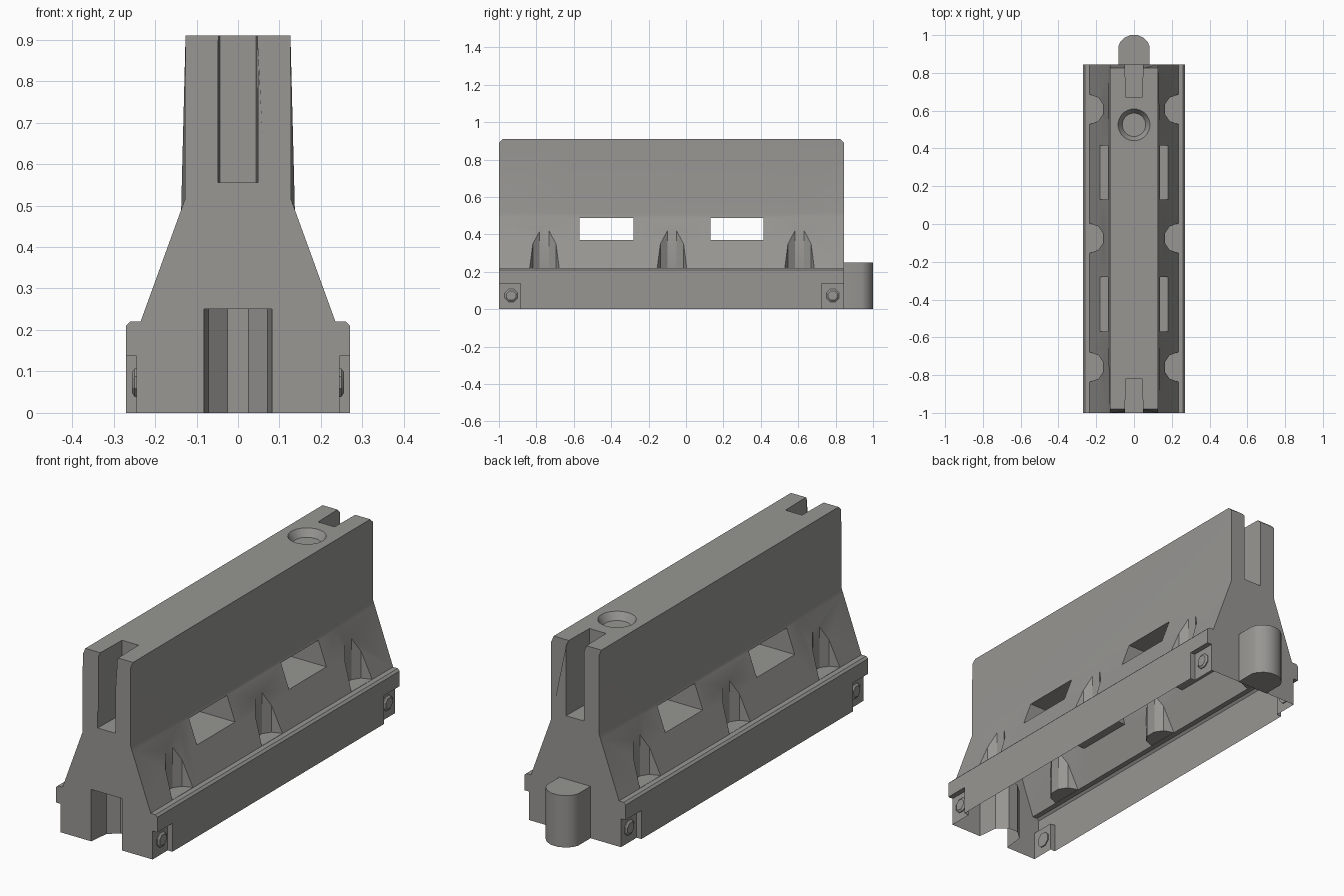
import bpy, bmesh, math
from mathutils import Vector

if "Cube" in bpy.data.objects:
    bpy.data.objects.remove(bpy.data.objects["Cube"])

grey = bpy.data.materials.new("concrete grey")
grey.diffuse_color = (0.31, 0.305, 0.29, 1)
grey.use_nodes = True
grey.node_tree.nodes["Principled BSDF"].inputs["Base Color"].default_value = grey.diffuse_color


def finish(name, bm):
    bmesh.ops.recalc_face_normals(bm, faces=bm.faces)
    me = bpy.data.meshes.new(name)
    bm.to_mesh(me)
    bm.free()
    me.materials.append(grey)
    ob = bpy.data.objects.new(name, me)
    bpy.context.collection.objects.link(ob)
    return ob


def loft(name, rings):
    """Closed solid through a list of equal-length point rings."""
    bm = bmesh.new()
    vs = [[bm.verts.new(p) for p in r] for r in rings]
    n = len(vs[0])
    for a, b in zip(vs, vs[1:]):
        for i in range(n):
            j = (i + 1) % n
            bm.faces.new((a[i], a[j], b[j], b[i]))
    bm.faces.new(vs[0])
    bm.faces.new(vs[-1])
    return finish(name, bm)


def box(name, x0, x1, y0, y1, z0, z1):
    return loft(name, [[(x0, y0, z), (x1, y0, z), (x1, y1, z), (x0, y1, z)] for z in (z0, z1)])


def upright(name, pts, z0, z1):
    return loft(name, [[(x, y, z) for x, y in pts] for z in (z0, z1)])


def circle(cx, cy, r, n):
    return [(cx + r * math.cos((i + .5) * math.tau / n), cy + r * math.sin((i + .5) * math.tau / n))
            for i in range(n)]


def select_only(ob):
    bpy.ops.object.select_all(action='DESELECT')
    bpy.context.view_layer.objects.active = ob
    ob.select_set(True)


def cut(ob, cutter):
    select_only(ob)
    m = ob.modifiers.new("cut", 'BOOLEAN')
    m.operation, m.solver, m.object = 'DIFFERENCE', 'EXACT', cutter
    bpy.ops.object.modifier_apply(modifier=m.name)
    bpy.data.objects.remove(cutter)


# Barrier body: stepped profile, slightly fuller in the middle, top ends chamfered
def section(y, top, waist, slant):
    half = [(.27, 0), (.27, .21), (.26, .22), (.235, .22), (.137, .49), (waist, .515), (.127, .89), (.127, .91)]
    ring = half + [(-x, z) for x, z in reversed(half)]
    return [(x, y + (slant if z > .9 else 0), z) for x, z in ring]


body = loft("barrier_body", [section(-1, 0, .128, .02), section(-.65, 0, .1365, 0),
                             section(.55, 0, .1365, 0), section(.845, 0, .128, -.02)])

# Forklift windows right through the body
for y0, y1 in ((-.57, -.28), (.13, .415)):
    cut(body, box("window_cut", -.4, .4, y0, y1, .37, .487))

# Scalloped notches in the sloping sides
for cy in (-.757, -.075, .607):
    for s in (-1, 1):
        half = [(.25, .083), (.235, .079), (.188, .062), (.163, .025)]
        pts = half + [(x, -y) for x, y in reversed(half)]
        cut(body, upright("notch_cut", [(s * x, cy + y) for x, y in pts], .221, .7))

# Upright slots in both ends at the top
for y_out, y_in in ((-1.1, -.82), (.945, .672)):
    cut(body, upright("slot_cut", [(-.05, y_out), (.05, y_out), (.044, y_in), (-.044, y_in)], .555, 1))

# Socket at the foot of the front end
half = [(.084, -1.1), (.082, -1), (.071, -.9), (.025, -.86)]
cut(body, upright("socket_cut", half + [(-x, y) for x, y in reversed(half)], -.1, .25))

# Filler hole in the top
cut(body, loft("filler_cut", [[(x, y, z) for x, y in circle(0, .525, r, 24)]
                              for r, z in ((.062, .875), (.085, .911), (.085, 1))]))

# Corner recesses, each with a drain plug
for s in (-1, 1):
    for y0, y1, yc in ((-1.1, -.885, -.935), (.725, .945, .785)):
        xs = sorted((s * .245, s * .4))
        cut(body, box("recess_cut", xs[0], xs[1], y0, y1, -.1, .137))
        plug = loft("drain_plug", [[(s * x, y, z) for y, z in circle(yc, .073, r, 8)]
                                   for r, x in ((.037, .24), (.037, .249), (.027, .256))])

# The underside is open
bm = bmesh.new()
bm.from_mesh(body.data)
low = [f for f in bm.faces if f.normal.z < -.9 and f.calc_center_median().z < .002]
bmesh.ops.delete(bm, geom=low, context='FACES')
bm.to_mesh(body.data)
bm.free()

# Rounded tongue on the back end
half = [(.083, .843), (.083, .94), (.072, .965), (.05, .986), (.02, 1)]
tongue = upright("tongue", half + [(-x, y) for x, y in reversed(half)], 0, .25)

for ob in (body, tongue):
    select_only(ob)
    bpy.ops.object.shade_smooth_by_angle(angle=math.radians(30))
